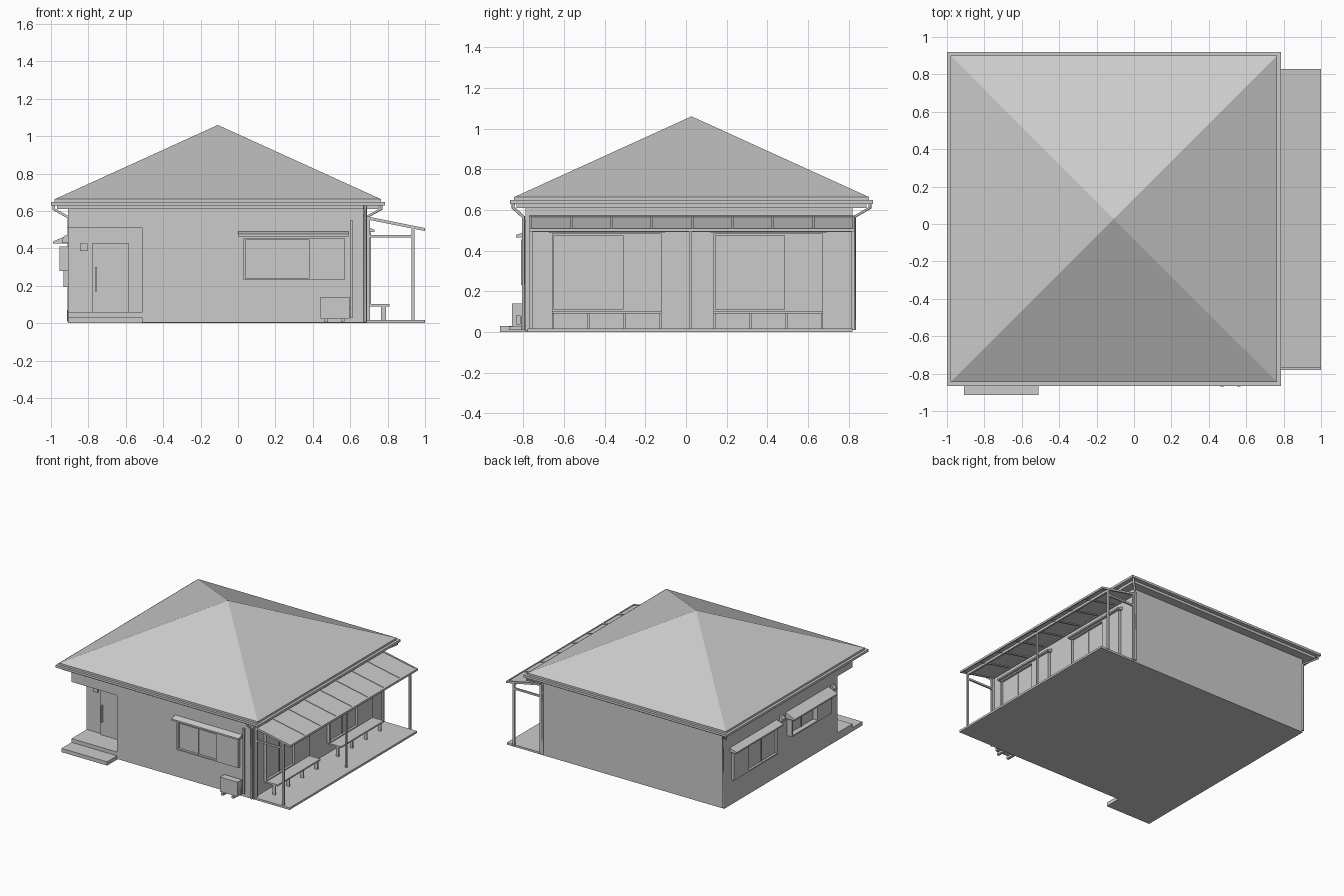
import bpy, bmesh
from mathutils import Vector

if "Cube" in bpy.data.objects:
    bpy.data.objects.remove(bpy.data.objects["Cube"])


def mesh_object(name, verts, faces):
    bm = bmesh.new()
    vs = [bm.verts.new(v) for v in verts]
    for f in faces:
        bm.faces.new([vs[i] for i in f])
    bmesh.ops.recalc_face_normals(bm, faces=bm.faces)
    me = bpy.data.meshes.new(name)
    bm.to_mesh(me)
    bm.free()
    ob = bpy.data.objects.new(name, me)
    bpy.context.collection.objects.link(ob)
    return ob


def prism(name, ring_a, ring_b):
    """Closed solid between two matching polygons."""
    n = len(ring_a)
    sides = [(i, (i + 1) % n, n + (i + 1) % n, n + i) for i in range(n)]
    return mesh_object(name, list(ring_a) + list(ring_b),
                       sides + [tuple(range(n)), tuple(range(n, 2 * n))])


def box(name, x, y, z):
    ring = [(x[0], y[0]), (x[1], y[0]), (x[1], y[1]), (x[0], y[1])]
    return prism(name, [(*p, z[0]) for p in ring], [(*p, z[1]) for p in ring])


def pipe(name, pts, r=0.008):
    cu = bpy.data.curves.new(name, 'CURVE')
    cu.dimensions = '3D'
    cu.bevel_depth, cu.bevel_resolution, cu.use_fill_caps = r, 2, True
    sp = cu.splines.new('POLY')
    sp.points.add(len(pts) - 1)
    for p, c in zip(sp.points, pts):
        p.co = (*c, 1)
    ob = bpy.data.objects.new(name, cu)
    bpy.context.collection.objects.link(ob)


# Wall frames: u runs along the wall, d points outward from it
X0, X1, Y0, Y1 = -0.91, 0.69, -0.79, 0.82
PLACE = {'front': lambda u, d, z: (u, Y0 - d, z),
         'right': lambda u, d, z: (X1 + d, u, z),
         'left': lambda u, d, z: (X0 - d, u, z)}


def wall_prism(name, wall, u, profile):
    P = PLACE[wall]
    prism(name, [P(u[0], d, z) for d, z in profile], [P(u[1], d, z) for d, z in profile])


def wall_box(name, wall, u, d, z):
    wall_prism(name, wall, u, [(d[0], z[0]), (d[1], z[0]), (d[1], z[1]), (d[0], z[1])])


def window(name, wall, u, z, split, depth=0.022, shutter_first=False):
    """Framed sliding window with a shutter box beside it."""
    a, b = (split, u[1]) if shutter_first else (u[0], split)
    s = (u[0], split) if shutter_first else (split, u[1])
    t = 0.01
    wall_box(name + "_shutter_box", wall, s, (-0.01, depth), z)
    wall_box(name + "_glass", wall, (a, b), (-0.01, 0.004), z)
    for i, (p, q) in enumerate([(a, a + t), (b - t, b), ((a + b - t) / 2, (a + b + t) / 2)]):
        d = depth if i < 2 else 0.01
        wall_box(f"{name}_stile_{i}", wall, (p, q), (-0.01, d), z)
    wall_box(name + "_sill", wall, (a, b), (-0.01, depth), (z[0], z[0] + t))
    wall_box(name + "_head", wall, (a, b), (-0.01, depth), (z[1] - t, z[1]))


def awning(name, wall, u, z, depth):
    wall_prism(name, wall, u, [(-0.01, z[0]), (depth, z[0]), (depth, z[0] + 0.012), (-0.01, z[1])])


# Foundation slab and entrance steps
box("foundation_slab", (X0, 1.0), (-0.78, Y1), (0, 0.016))
box("lower_step", (X0, -0.51), (-0.915, -0.77), (0, 0.03))
box("upper_step", (X0, -0.51), (Y0, -0.59), (0.01, 0.06))

# Walls: L-shaped below the entrance recess, full rectangle above it
plan = [(-0.51, Y0), (X1, Y0), (X1, Y1), (X0, Y1), (X0, -0.6), (-0.51, -0.6)]
prism("lower_walls", [(*p, 0.005) for p in plan], [(*p, 0.51) for p in plan])
box("upper_walls", (X0, X1), (Y0, Y1), (0.51, 0.62))

# Hip roof, soffit and gutters
A, B = (-0.98, -0.845), (0.765, 0.9)
ring = [(A[0], A[1]), (B[0], A[1]), (B[0], B[1]), (A[0], B[1])]
mesh_object("hip_roof",
            [(*p, 0.645) for p in ring] + [(*p, 0.663) for p in ring] + [(-0.108, 0.027, 1.06)],
            [(0, 1, 2, 3)] + [(i, (i + 1) % 4, 4 + (i + 1) % 4, 4 + i) for i in range(4)]
            + [(4 + i, 4 + (i + 1) % 4, 8) for i in range(4)])
box("soffit", (-0.968, 0.752), (-0.833, 0.888), (0.61, 0.65))
for nm, x, y in [("left", (-1, -0.965), (-0.865, 0.92)), ("right", (0.75, 0.785), (-0.865, 0.92)),
                 ("front", (-0.965, 0.75), (-0.865, -0.83)), ("back", (-0.965, 0.75), (0.885, 0.92))]:
    box("gutter_" + nm, x, y, (0.63, 0.648))

# Downpipes
for nm, gx, gy, wx, wy in [("back_left", -0.985, 0.905, -0.905, 0.828),
                           ("back_right", 0.765, 0.905, 0.682, 0.828),
                           ("front_right", 0.68, -0.85, 0.68, -0.8)]:
    pipe("downpipe_" + nm, [(gx, gy, 0.635), (gx, gy, 0.61), (wx, wy, 0.565), (wx, wy, 0.01)])

# Entrance door in the recess
box("door", (-0.78, -0.585), (-0.615, -0.595), (0.06, 0.43))
box("door_jamb", (-0.6, -0.585), (-0.62, -0.595), (0.06, 0.43))
box("door_handle", (-0.765, -0.755), (-0.64, -0.61), (0.17, 0.30))
box("door_intercom", (-0.845, -0.805), (-0.615, -0.595), (0.385, 0.425))

# Front window, air conditioner and conduit
window("front_window", 'front', (0.03, 0.57), (0.23, 0.455), 0.39)
awning("front_awning", 'front', (0.0, 0.59), (0.465, 0.495), 0.045)
box("air_conditioner", (0.44, 0.595), (-0.855, -0.80), (0.025, 0.14))
for i, x in enumerate((0.46, 0.55)):
    box(f"air_conditioner_foot_{i}", (x, x + 0.02), (-0.87, -0.79), (0.008, 0.026))
box("air_conditioner_valve", (0.595, 0.605), (-0.835, -0.815), (0.035, 0.08))
box("conduit", (0.60, 0.615), (-0.803, -0.785), (0.03, 0.55))

# Left wall windows, awnings and vents
window("left_large_window", 'left', (0.18, 0.73), (0.195, 0.41), 0.55)
awning("left_large_awning", 'left', (0.16, 0.75), (0.425, 0.46), 0.06)
window("left_small_window", 'left', (-0.47, 0.03), (0.28, 0.41), -0.30, 0.045, True)
awning("left_small_awning", 'left', (-0.49, 0.05), (0.425, 0.475), 0.08)
for i, y in enumerate((0.11, -0.53)):
    wall_prism(f"vent_hood_{i}", 'left', (y - 0.018, y + 0.018),
               [(-0.01, 0.43), (0.03, 0.43), (0.03, 0.45), (0.015, 0.47), (-0.01, 0.47)])

# Veranda windows and benches
for i, y in enumerate((-0.66, 0.135)):
    window(f"veranda_window_{i}", 'right', (y, y + 0.54), (0.10, 0.485), y + 0.36)
    awning(f"veranda_window_hood_{i}", 'right', (y - 0.015, y + 0.555), (0.487, 0.52), 0.04)
    box(f"bench_seat_{i}", (0.70, 0.81), (y, y + 0.54), (0.09, 0.102))
    for j in range(4):
        ly = y + j * 0.1767
        box(f"bench_{i}_leg_{j}", (0.765, 0.79), (ly, ly + 0.01), (0.01, 0.092))


# Veranda lean-to roof
def slope(x):
    return 0.567 - (x - 0.69) * 0.2


def roof_strip(name, x, y, lo, hi):
    pts = [(x[0], slope(x[0]) + lo), (x[1], slope(x[1]) + lo),
           (x[1], slope(x[1]) + hi), (x[0], slope(x[0]) + hi)]
    prism(name, [(px, y[0], pz) for px, pz in pts], [(px, y[1], pz) for px, pz in pts])


VY0, VY1 = -0.77, 0.83
roof_strip("veranda_roof_panel", (0.69, 1.0), (VY0, VY1), -0.006, 0)
for i in range(9):
    y = VY0 + 0.0065 + i * (VY1 - VY0 - 0.013) / 8
    roof_strip(f"veranda_rafter_{i}", (0.69, 1.0), (y - 0.0065, y + 0.0065), -0.012, 0.004)
roof_strip("veranda_wall_rail", (0.69, 0.705), (VY0, VY1), -0.014, 0.006)
roof_strip("veranda_edge_rail", (0.988, 1.0), (VY0, VY1), -0.012, 0.004)
box("veranda_beam", (0.928, 0.943), (VY0, VY1), (0.492, 0.515))
for i, y in enumerate((VY0, 0.015, VY1 - 0.015)):
    box(f"veranda_post_{i}", (0.928, 0.943), (y, y + 0.015), (0.01, 0.51))
    if i != 1:
        box(f"veranda_brace_{i}", (0.69, 0.935), (y + 0.001, y + 0.014), (0.458, 0.472))
        box(f"veranda_wall_post_{i}", (0.69, 0.705), (y, y + 0.015), (0.01, 0.56))
